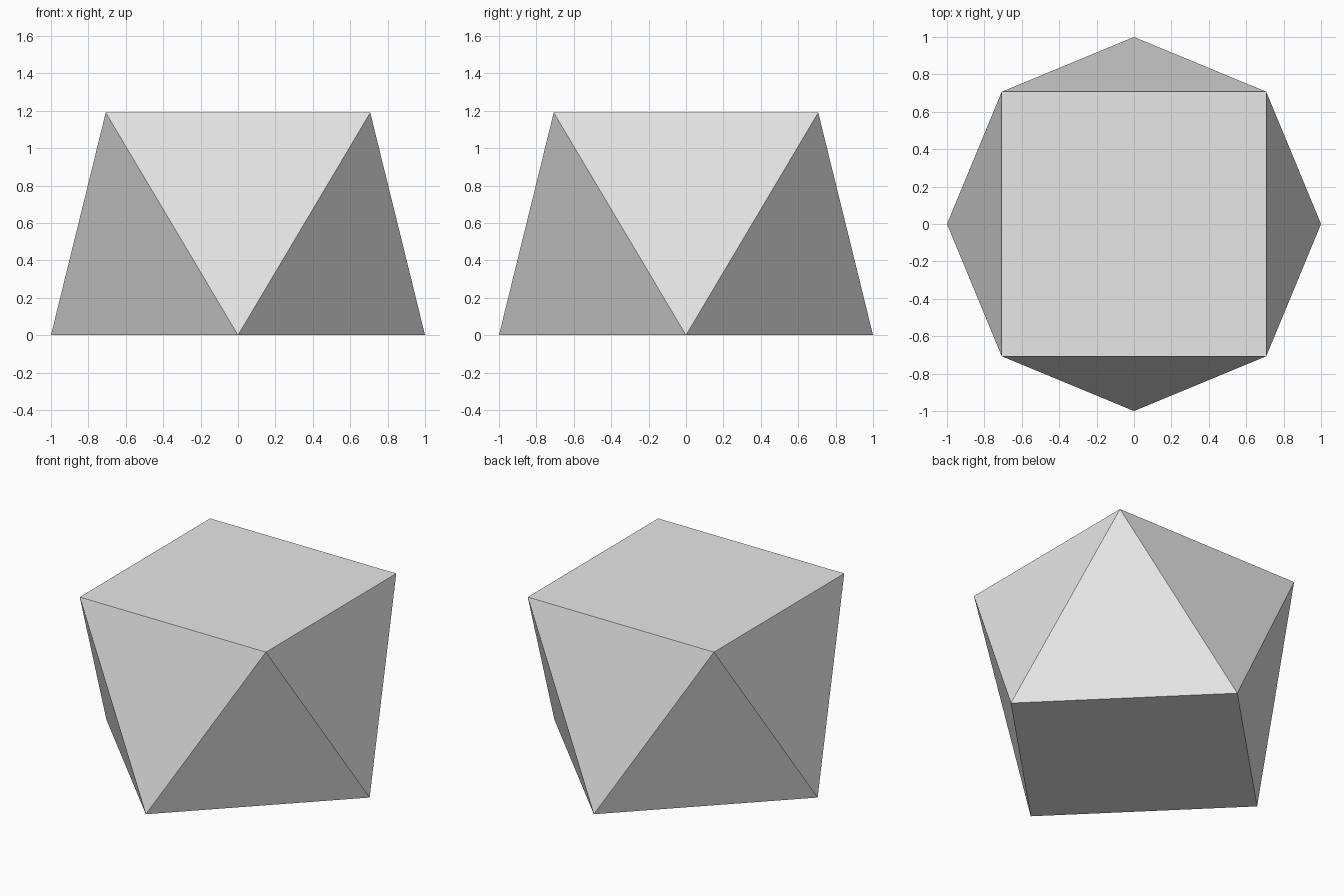
import bpy
import bmesh
from math import cos, sin, pi

SIDES = 4
RADIUS = 1.0
HEIGHT = 1.19

cube = bpy.data.objects.get("Cube")
if cube:
    bpy.data.objects.remove(cube, do_unlink=True)

# Single plain colour
grey = bpy.data.materials.new("light_grey")
grey.use_nodes = True
colour = (0.8, 0.8, 0.8, 1.0)
grey.diffuse_color = colour
grey.node_tree.nodes["Principled BSDF"].inputs["Base Color"].default_value = colour


def ring(bm, z, turn):
    """Regular polygon of vertices at height z, turned by an angle."""
    step = 2 * pi / SIDES
    return [bm.verts.new((RADIUS * cos(i * step + turn), RADIUS * sin(i * step + turn), z))
            for i in range(SIDES)]


# Square antiprism: two squares, the top one turned half a step
bm = bmesh.new()
base = ring(bm, 0, 0)
top = ring(bm, HEIGHT, pi / SIDES)
bm.faces.new(base[::-1])
bm.faces.new(top)

# Band of alternating triangles between the squares
for i in range(SIDES):
    j = (i + 1) % SIDES
    bm.faces.new((base[i], base[j], top[i]))
    bm.faces.new((base[j], top[j], top[i]))

bmesh.ops.recalc_face_normals(bm, faces=bm.faces)
mesh = bpy.data.meshes.new("square_antiprism")
bm.to_mesh(mesh)
bm.free()
mesh.materials.append(grey)
bpy.context.collection.objects.link(bpy.data.objects.new("square_antiprism", mesh))
